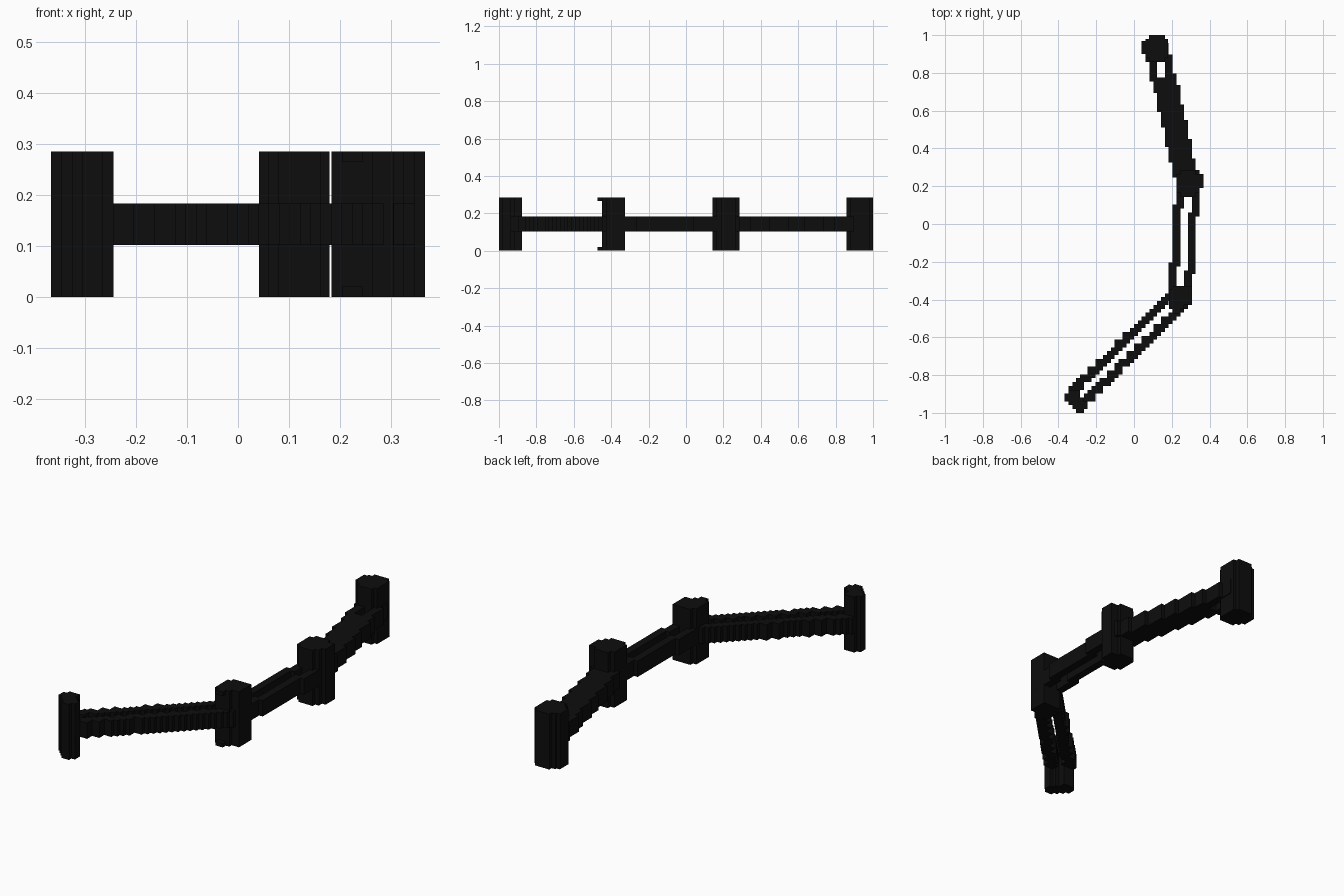
import bpy, bmesh, math
from mathutils import Vector

if "Cube" in bpy.data.objects:
    bpy.data.objects.remove(bpy.data.objects["Cube"])

H = 1 / 49          # half block: everything snaps to this step
ZT = 14 * H         # post height
mat = bpy.data.materials.new("black")
mat.diffuse_color = (0.004, 0.004, 0.004, 1)
mat.use_nodes = True
mat.node_tree.nodes["Principled BSDF"].inputs["Base Color"].default_value = mat.diffuse_color


def boxes(name, items):
    """One object from a list of (x0, x1, y0, y1, z0, z1) blocks."""
    bm = bmesh.new()
    for x0, x1, y0, y1, z0, z1 in items:
        r = bmesh.ops.create_cube(bm, size=1)
        for v in r["verts"]:
            v.co = (x1 if v.co.x > 0 else x0,
                    y1 if v.co.y > 0 else y0,
                    z1 if v.co.z > 0 else z0)
    me = bpy.data.meshes.new(name)
    bm.to_mesh(me)
    bm.free()
    me.materials.append(mat)
    ob = bpy.data.objects.new(name, me)
    bpy.context.collection.objects.link(ob)


def snap(v):
    return round(v / H) * H


def stair_line(name, p, q, step):
    """Stepped bar of square blocks following the line p to q."""
    p, q = Vector(p), Vector(q)
    n = max(1, round((q - p).length / step))
    cells = {(snap(c.x), snap(c.y)) for c in (p.lerp(q, i / n) for i in range(n + 1))}
    boxes(name, [(x - H, x + H, y - H, y + H, 5 * H, 9 * H) for x, y in sorted(cells)])


def post(name, rects, caps=()):
    """Upright of overlapping columns, with optional thin caps top and bottom."""
    items = [(*r, 0, ZT) for r in rects]
    for c in caps:
        items += [(*c, 0, H), (*c, ZT - H, ZT)]
    boxes(name, items)


# posts, from front to back
post("post_front", [(-.367, -.306, -.939, -.898), (-.347, -.286, -.959, -.878),
                    (-.326, -.265, -.98, -.918), (-.306, -.265, -1, -.939),
                    (-.286, -.245, -.98, -.939)])
post("post_lower_bend", [(.204, .306, -.429, -.327), (.184, .265, -.449, -.347)],
     [(.204, .245, -.474, -.42)])
post("post_upper_bend", [(.224, .347, .163, .265), (.245, .326, .143, .286),
                         (.245, .367, .19, .265)])
post("post_back", [(.08, .163, .857, 1), (.06, .18, .878, .98), (.041, .18, .90, .97)])

# twin rails between neighbouring posts
joints = [(-.306, -.925), (.245, -.39), (.285, .21), (.122, .93)]
for i, (a, b) in enumerate(zip(joints, joints[1:])):
    a, b = Vector(a), Vector(b)
    d = (b - a).normalized()
    side = Vector((-d.y, d.x)) * .042
    for label, s in (("left", 1), ("right", -1)):
        stair_line(f"rail_{i + 1}_{label}", a + side * s, b + side * s, .02)
    # inner filler strip of the back rail
    if i == 2:
        stair_line("rail_3_inner", a, a.lerp(b, .75), .02)
